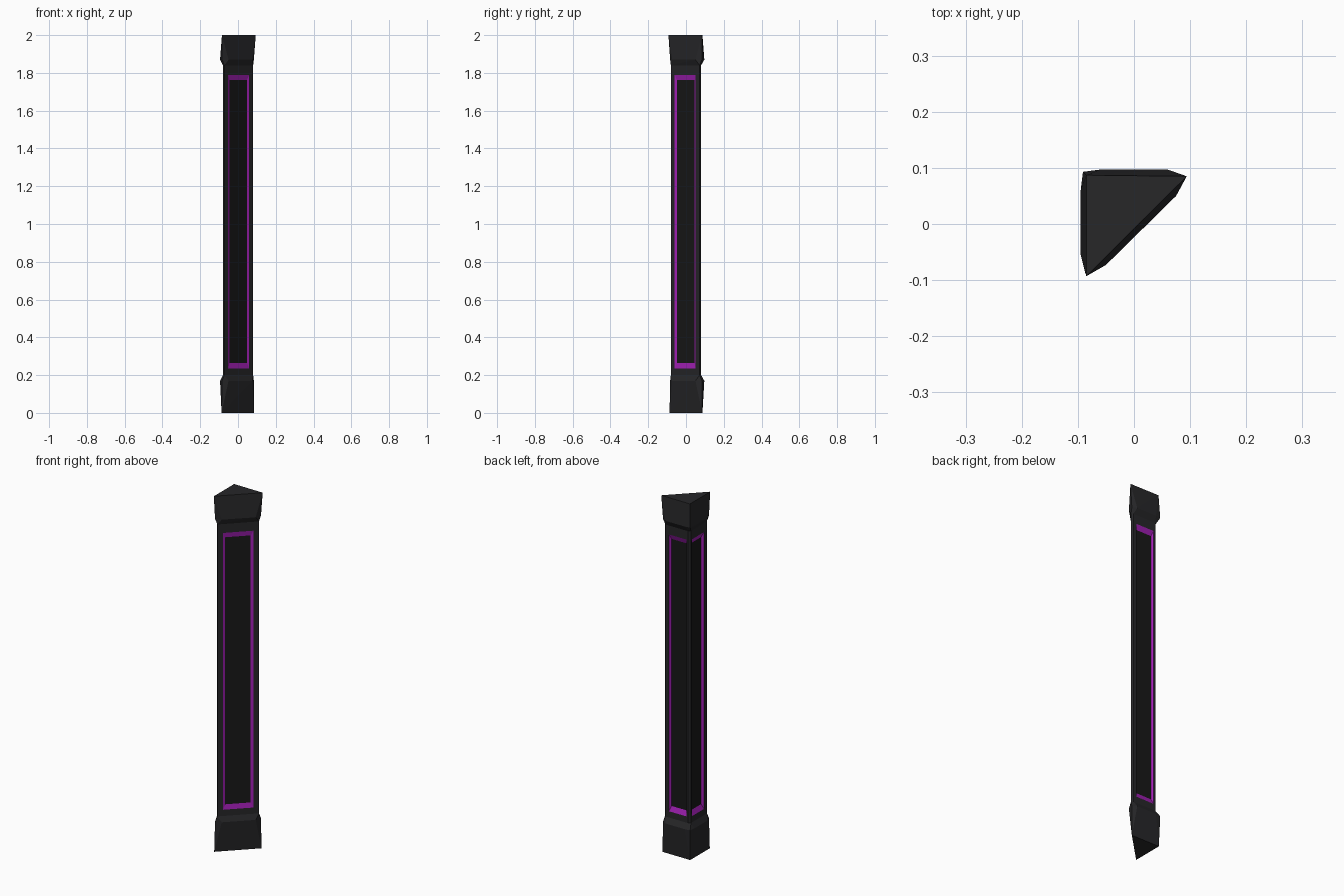
import bpy, bmesh
from mathutils import Vector

if "Cube" in bpy.data.objects:
    bpy.data.objects.remove(bpy.data.objects["Cube"])


def material(name, rgb):
    m = bpy.data.materials.new(name)
    m.diffuse_color = (*rgb, 1)
    m.use_nodes = True
    m.node_tree.nodes["Principled BSDF"].inputs["Base Color"].default_value = m.diffuse_color
    return m


DARK = material("dark_metal", (0.02, 0.02, 0.022))
BLACK = material("black_panel", (0.009, 0.009, 0.009))
PURPLE = material("purple_glow", (0.36, 0.014, 0.46))


def finish(name, bm, mat):
    bmesh.ops.remove_doubles(bm, verts=bm.verts, dist=1e-5)
    mesh = bpy.data.meshes.new(name)
    bm.to_mesh(mesh)
    bm.free()
    mesh.materials.append(mat)
    obj = bpy.data.objects.new(name, mesh)
    bpy.context.collection.objects.link(obj)


def add_face(bm, pts):
    bm.faces.new([bm.verts.new(p) for p in pts])


# Cross-sections: right-angled triangle with its square corner at back left
SHAFT = [(-0.08, -0.07), (-0.08, 0.07), (-0.07, 0.08),
         (0.07, 0.08), (0.08, 0.072), (-0.072, -0.08)]
BULGE = [(-0.095, -0.055), (-0.095, 0.06), (-0.091, 0.093), (-0.06, 0.097),
         (0.06, 0.097), (0.084, 0.084), (0.075, 0.05), (-0.05, -0.073),
         (-0.084, -0.084)]
TOP_END = [(-0.085, 0.087), (0.094, 0.085), (-0.085, -0.093)]
FOOT_END = [(-0.087, 0.087), (0.086, 0.086), (-0.087, -0.087)]


# End caps: two convex lofts stacked, with the hidden joint faces removed
def cap(name, end, z_end, z_bulge, z_shaft):
    bm = bmesh.new()
    for ring_a, za, ring_b, zb in ((end, z_end, BULGE, z_bulge),
                                   (BULGE, z_bulge, SHAFT, z_shaft)):
        verts = [bm.verts.new((x, y, z))
                 for ring, z in ((ring_a, za), (ring_b, zb)) for x, y in ring]
        bmesh.ops.convex_hull(bm, input=verts)
    hidden = [f for f in bm.faces
              if all(abs(v.co.z - z_bulge) < 1e-4 for v in f.verts)
              or all(abs(v.co.z - z_shaft) < 1e-4 for v in f.verts)]
    bmesh.ops.delete(bm, geom=hidden, context='FACES')
    finish(name, bm, DARK)


cap("top_cap", TOP_END, 2.0, 1.87, 1.84)
cap("foot_cap", FOOT_END, 0.0, 0.17, 0.2)

# Shaft sides: each broad side has a purple sloped frame around a sunken panel
shaft, frame, panel = bmesh.new(), bmesh.new(), bmesh.new()


def rect(a, b, s0, s1, z0, z1, depth=0):
    """Rectangle on the wall from a to b, sunk inwards by depth."""
    along = (b - a).normalized()
    inward = Vector((along.y, -along.x)) * depth
    p, q = a + along * s0 + inward, a + along * s1 + inward
    return [(*p, z0), (*q, z0), (*q, z1), (*p, z1)]


def border(bm, outer, inner):
    for i in range(4):
        j = (i + 1) % 4
        add_face(bm, [outer[i], outer[j], inner[j], inner[i]])


# side start index: (frame start, frame end, slope width, depth)
SIDES = {0: (0.025, 0.13, 0.009, 0.011),
         2: (0.01, 0.12, 0.009, 0.011),
         4: (0.029, 0.187, 0.013, 0.004)}
for i in range(6):
    a, b = Vector(SHAFT[i]), Vector(SHAFT[(i + 1) % 6])
    wall = rect(a, b, 0, (b - a).length, 0.2, 1.84)
    if i not in SIDES:
        add_face(shaft, wall)
        continue
    s0, s1, w, d = SIDES[i]
    opening = rect(a, b, s0, s1, 0.235, 1.79)
    sunk = rect(a, b, s0 + w, s1 - w, 0.263, 1.763, d)
    border(shaft, wall, opening)
    border(frame, opening, sunk)
    add_face(panel, sunk)

for name, bm, mat in (("shaft", shaft, DARK), ("glow_frames", frame, PURPLE),
                      ("sunken_panels", panel, BLACK)):
    # the section runs clockwise, so turn the faces outwards
    bmesh.ops.reverse_faces(bm, faces=bm.faces)
    finish(name, bm, mat)
